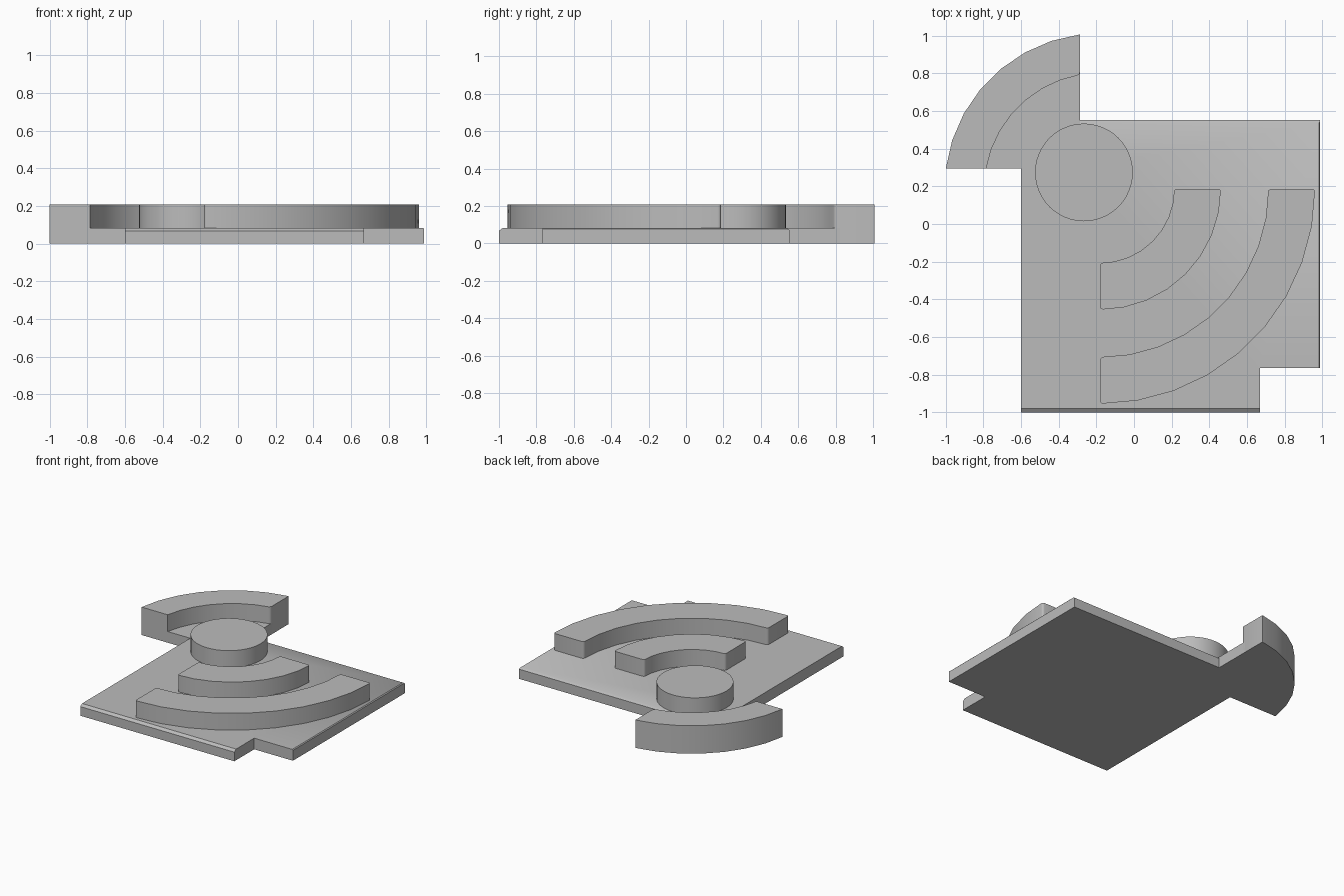
import bpy, bmesh
from math import sin, cos, asin, acos, pi, radians
from mathutils import Vector

cube = bpy.data.objects.get("Cube")
if cube:
    bpy.data.objects.remove(cube, do_unlink=True)

grey = bpy.data.materials.new("plain grey")
grey.use_nodes = True
colour = (0.5, 0.5, 0.5, 1)
grey.diffuse_color = colour
grey.node_tree.nodes["Principled BSDF"].inputs["Base Color"].default_value = colour

CX, CY = -0.18, 0.187        # shared centre of all the arcs
PLATE, TOP = 0.083, 0.208    # plate height and raised height
SIDE_X, SIDE_Y = -0.287, 0.294   # straight cuts of the corner wing


def arc(r, start, end, steps):
    return [(CX + r * cos(start + (end - start) * i / steps),
             CY + r * sin(start + (end - start) * i / steps)) for i in range(steps + 1)]


def wing_arc(r, steps=7):
    """Arc that stops exactly on the wing's two straight cuts."""
    return arc(r, acos((SIDE_X - CX) / r), pi - asin((SIDE_Y - CY) / r), steps)


def prism(name, outline, z0, z1, rounded=None, cuts=()):
    """Extrude an outline; optionally round sharp upright corners and clip edges."""
    bm = bmesh.new()
    face = bm.faces.new([bm.verts.new((x, y, z0)) for x, y in outline])
    new = bmesh.ops.extrude_face_region(bm, geom=[face])["geom"]
    bmesh.ops.translate(bm, vec=(0, 0, z1 - z0),
                        verts=[v for v in new if isinstance(v, bmesh.types.BMVert)])
    bmesh.ops.recalc_face_normals(bm, faces=bm.faces[:])
    if rounded:
        edges = [e for e in bm.edges
                 if abs(e.verts[0].co.z - e.verts[1].co.z) > 0.01
                 and e.calc_face_angle() > 1 and rounded(e.verts[0].co)]
        bmesh.ops.bevel(bm, geom=edges, offset=0.016, segments=3,
                        profile=0.5, affect='EDGES')
    for point, normal in cuts:
        bmesh.ops.bisect_plane(bm, geom=bm.verts[:] + bm.edges[:] + bm.faces[:],
                               plane_co=point, plane_no=normal, clear_outer=True)
        bmesh.ops.holes_fill(bm, edges=[e for e in bm.edges if e.is_boundary], sides=0)
    bmesh.ops.recalc_face_normals(bm, faces=bm.faces[:])
    mesh = bpy.data.meshes.new(name)
    bm.to_mesh(mesh)
    bm.free()
    mesh.materials.append(grey)
    obj = bpy.data.objects.new(name, mesh)
    bpy.context.collection.objects.link(obj)
    bpy.ops.object.select_all(action='DESELECT')
    obj.select_set(True)
    bpy.context.view_layer.objects.active = obj
    bpy.ops.object.shade_smooth_by_angle(angle=radians(35))
    return obj


# Base plate: notched corner, sloped front, back and right top edges
left, right, front, back = -0.6, 0.989, -1.0, 0.553
prism("base_plate",
      [(left, front), (0.67, front), (0.67, -0.766), (right, -0.766),
       (right, back), (SIDE_X, back), (SIDE_X, SIDE_Y), (left, SIDE_Y)],
      0, PLATE,
      cuts=[(Vector((0, front, 0.068)), Vector((0, -0.015, 0.021))),
            (Vector((0, back, 0.072)), Vector((0, 0.011, 0.016))),
            (Vector((right, 0, 0.077)), Vector((0.006, 0, 0.006)))])

# Corner wing: low floor and tall curved rim
INNER, OUTER = 0.615, 0.827
prism("wing_floor", [(SIDE_X, SIDE_Y)] + wing_arc(INNER + 0.03), 0, PLATE)
prism("wing_rim", wing_arc(OUTER) + wing_arc(INNER)[::-1], 0, TOP,
      rounded=lambda co: co.x > -0.4 and co.y < 0.9)

# Two raised quarter bands
for name, r, steps in (("inner_band", 0.394, 8), ("outer_band", 0.894, 9)):
    prism(name, arc(r, -pi / 2, 0, steps) + arc(r + 0.248, 0, -pi / 2, steps),
          PLATE, TOP, rounded=lambda co: True)

# Raised round disc
bpy.ops.mesh.primitive_cylinder_add(vertices=48, radius=0.2595, depth=TOP - PLATE,
                                    location=(-0.266, 0.274, (TOP + PLATE) / 2))
disc = bpy.context.object
disc.name = "round_disc"
disc.data.materials.append(grey)
bpy.ops.object.shade_smooth_by_angle(angle=radians(35))
